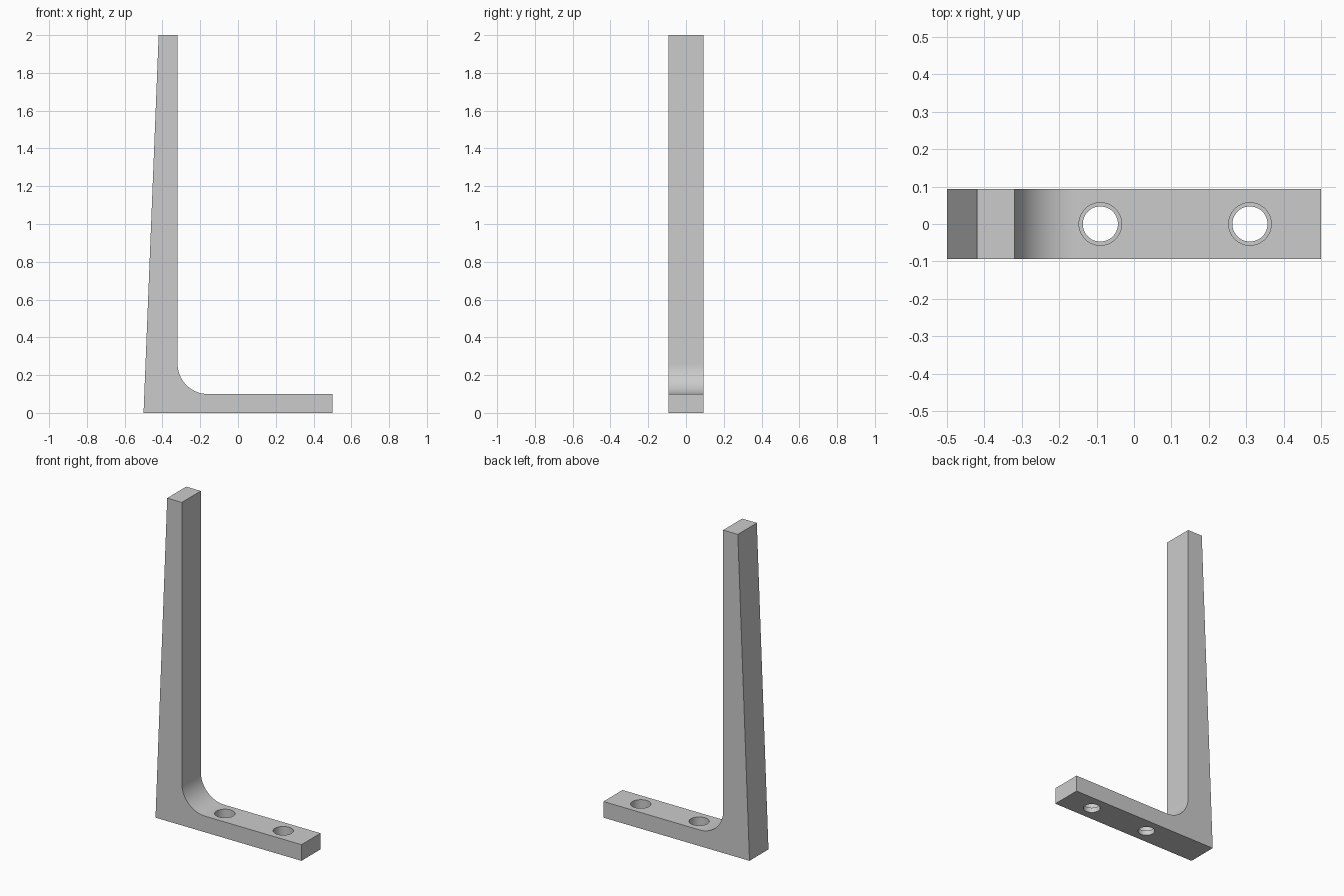
import bpy
import bmesh
from math import cos, sin, pi, radians

cube = bpy.data.objects.get("Cube")
if cube:
    bpy.data.objects.remove(cube, do_unlink=True)

HALF_DEPTH = 0.093
FILLET = 0.16
HOLE_X = (-0.09, 0.31)

# Plain grey finish
grey = bpy.data.materials.new("plain grey")
grey.use_nodes = True
colour = (0.6, 0.6, 0.6, 1)
grey.diffuse_color = colour
grey.node_tree.nodes["Principled BSDF"].inputs["Base Color"].default_value = colour


def make_object(name, bm):
    bmesh.ops.recalc_face_normals(bm, faces=bm.faces[:])
    mesh = bpy.data.meshes.new(name)
    bm.to_mesh(mesh)
    bm.free()
    mesh.materials.append(grey)
    obj = bpy.data.objects.new(name, mesh)
    bpy.context.collection.objects.link(obj)
    return obj


# Side profile: tapered upright, rounded inner corner, flat foot
steps = 24
corner = [(-0.16 + FILLET * cos(a), 0.26 + FILLET * sin(a))
          for a in (1.5 * pi - 0.5 * pi * i / steps for i in range(steps + 1))]
profile = [(-0.5, 0), (0.5, 0), (0.5, 0.1), *corner, (-0.32, 2), (-0.42, 2)]

bm = bmesh.new()
face = bm.faces.new([bm.verts.new((x, -HALF_DEPTH, z)) for x, z in profile])
sweep = bmesh.ops.extrude_face_region(bm, geom=[face])
bmesh.ops.translate(bm, vec=(0, 2 * HALF_DEPTH, 0),
                    verts=[v for v in sweep["geom"] if isinstance(v, bmesh.types.BMVert)])
bracket = make_object("angle_bracket", bm)


# Stepped screw holes: narrow shaft below, wider recess above
def hole_cutter(x):
    outline = [(0, -0.1), (0.047, -0.1), (0.047, 0.03),
               (0.057, 0.03), (0.057, 0.2), (0, 0.2)]
    bm = bmesh.new()
    verts = [bm.verts.new((r, 0, z)) for r, z in outline]
    edges = [bm.edges.new(pair) for pair in zip(verts, verts[1:])]
    bmesh.ops.spin(bm, geom=verts + edges, cent=(0, 0, 0), axis=(0, 0, 1),
                   angle=2 * pi, steps=48)
    bmesh.ops.remove_doubles(bm, verts=bm.verts[:], dist=0.0001)
    bmesh.ops.translate(bm, vec=(x, 0, 0), verts=bm.verts[:])
    return make_object("hole_cutter", bm)


bpy.ops.object.select_all(action="DESELECT")
bpy.context.view_layer.objects.active = bracket
bracket.select_set(True)
for x in HOLE_X:
    cutter = hole_cutter(x)
    cutter.hide_render = True
    mod = bracket.modifiers.new("screw_hole", "BOOLEAN")
    mod.operation = "DIFFERENCE"
    mod.solver = "EXACT"
    mod.object = cutter
    bpy.ops.object.modifier_apply(modifier=mod.name)
    bpy.data.objects.remove(cutter, do_unlink=True)

bpy.ops.object.shade_smooth_by_angle(angle=radians(30))
